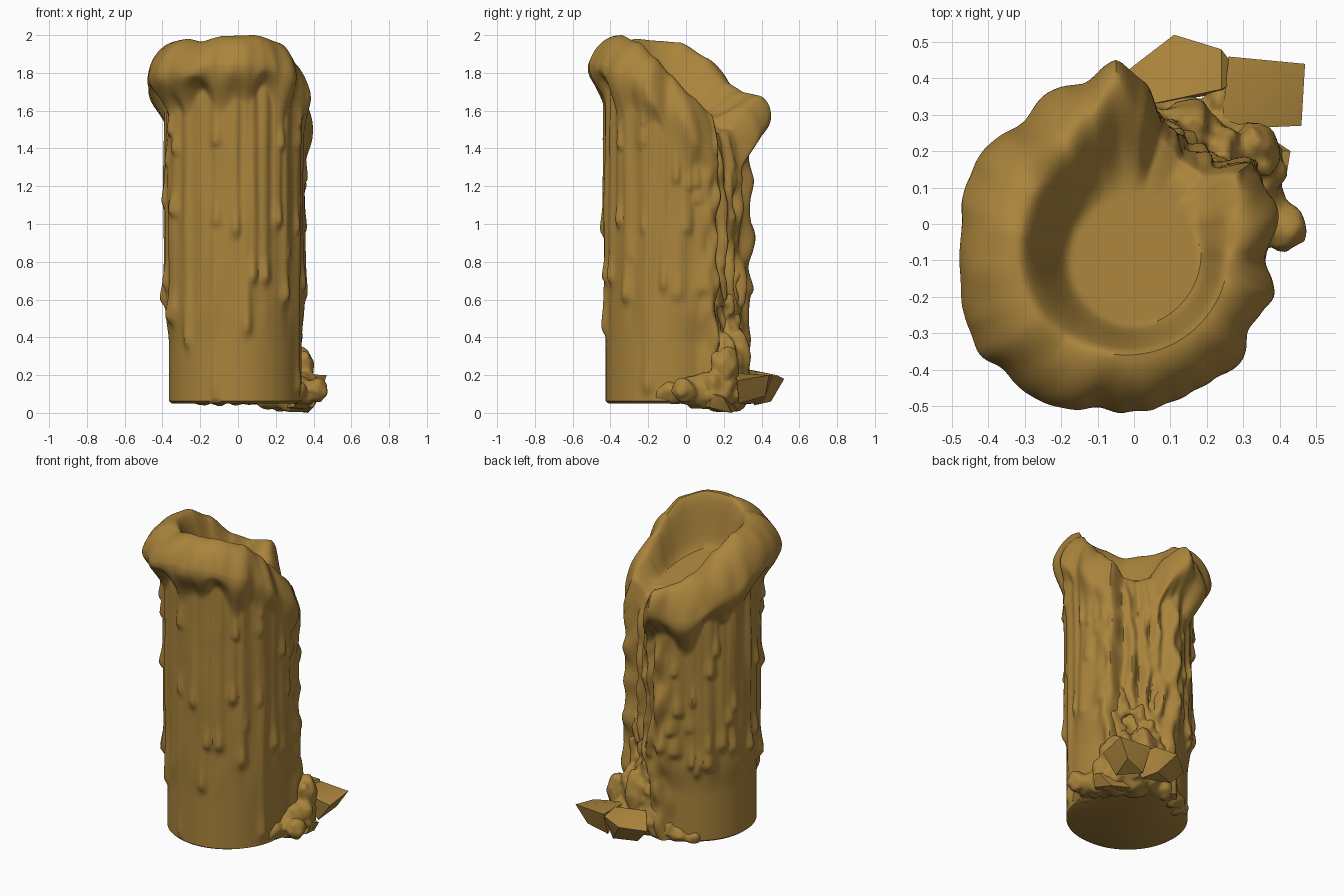
import bpy, bmesh, math, random
from mathutils import Vector, noise

if "Cube" in bpy.data.objects:
    bpy.data.objects.remove(bpy.data.objects["Cube"])

random.seed(4)
CX, CY, ZB, FLOOR = -0.02, -0.08, 0.05, 1.63

wax = bpy.data.materials.new("wax")
wax.diffuse_color = (0.40, 0.23, 0.045, 1)
wax.use_nodes = True
wax.node_tree.nodes["Principled BSDF"].inputs["Base Color"].default_value = wax.diffuse_color

# angle (0 = +x, 90 = back), rim height, crest radius, lip radius, body radius
RIM = [(0, 1.79, .28, .385, .365), (20, 1.68, .31, .43, .38), (36, 1.58, .36, .42, .405),
       (46, 1.50, .29, .34, .345), (60, 1.48, .29, .33, .33), (74, 1.50, .32, .38, .35),
       (84, 1.62, .38, .46, .39), (93, 1.68, .46, .53, .40), (105, 1.70, .38, .49, .37),
       (120, 1.75, .33, .475, .36), (144, 1.88, .31, .48, .36), (170, 1.96, .30, .455, .36),
       (195, 1.97, .30, .465, .36), (217, 1.98, .30, .485, .36), (234, 1.965, .29, .47, .355),
       (257, 1.995, .28, .43, .35), (293, 2.0, .28, .44, .35), (324, 1.96, .28, .41, .355),
       (343, 1.88, .28, .40, .36)]


def smooth(a, b, x):
    t = max(0.0, min(1.0, (x - a) / (b - a)))
    return t * t * (3 - 2 * t)


def rim(deg):
    ring = RIM + [(360,) + RIM[0][1:]]
    for p, q in zip(ring, ring[1:]):
        if p[0] <= deg <= q[0]:
            t = smooth(p[0], q[0], deg) * .5 + .5 * (deg - p[0]) / (q[0] - p[0])
            return [a + (b - a) * t for a, b in zip(p[1:], q[1:])]


# drips: (angle, tip height, width, thickness); the front ones are placed, the rest scattered
drips = [(270 + math.degrees(math.asin((x + .02) / .37)), z, w, a) for x, z, w, a in [
    (-.36, .47, .04, .04), (-.28, .34, .028, .025), (-.13, .07, .018, .012), (-.12, 1.40, .03, .025),
    (-.12, .98, .025, .02), (-.01, .93, .028, .025), (.05, .41, .028, .025), (.08, .68, .03, .03),
    (.15, .68, .03, .03), (.22, .98, .03, .03), (.26, .58, .03, .03), (.23, 1.38, .03, .03)]]
drips += [(random.uniform(100, 220), random.uniform(.4, 1.5), random.uniform(.022, .04),
           random.uniform(.025, .04)) for _ in range(28)]
drips += [(random.uniform(320, 388), random.uniform(.55, 1.5), random.uniform(.02, .035),
           random.uniform(.015, .025)) for _ in range(14)]
drips += [(92, .62, .05, .035), (52, .75, .03, .03), (66, 1.0, .025, .025), (78, .55, .03, .03), (340, .1, .03, .02)]


def drip_height(deg, z):
    best = 0.0
    for ang, tip, w, a in drips:
        d = abs((deg - ang + 180) % 360 - 180) * math.pi / 180 * .37
        if d > w * 2.5:
            continue
        k = z - tip - .04
        v = math.exp(-(k / .035) ** 2) if k < 0 else .45 + .55 * math.exp(-(k / .08) ** 2)
        best = max(best, a * v * math.exp(-(d / w) ** 2))
    return best


def outer_radius(deg, z, top, crest, lip, body):
    s = top - z
    a = math.radians(deg)
    p = Vector((math.cos(a) * 4, math.sin(a) * 4, z * 2.2))
    back = smooth(20, 36, deg) * (1 - smooth(88, 108, deg))
    foot = .345 + .012 * max(0, math.cos(a))
    low = foot + (body - foot) * back
    r = low + (body - low) * smooth(.35, .55, z) + .014 * noise.noise(p) * smooth(.35, .6, z)
    r += drip_height(deg, z) + .05 * back * noise.noise(p * 1.6 + Vector((0, 0, z * 3)))
    wave = .05 * math.sin(7 * a + .6) + .04 * math.sin(13 * a)
    d = .20 - .05 * math.cos(a - math.radians(275)) - .14 * math.exp(-((deg - 92) / 16) ** 2)
    out = max(lip + .03 * noise.noise(p * 1.3), r)
    if s < d:
        e = s / d
        return crest + (out - crest) * (.75 * math.sqrt(1 - (1 - e) ** 2) + .25 * e)
    return r + (out - r) * (1 - smooth(d + .02, d + .2 + wave, s))


def finish(name, bm, angle=50):
    bmesh.ops.recalc_face_normals(bm, faces=bm.faces)
    me = bpy.data.meshes.new(name)
    bm.to_mesh(me)
    bm.free()
    ob = bpy.data.objects.new(name, me)
    bpy.context.collection.objects.link(ob)
    me.materials.append(wax)
    bpy.context.view_layer.objects.active = ob
    bpy.ops.object.select_all(action='DESELECT')
    ob.select_set(True)
    bpy.ops.object.shade_smooth_by_angle(angle=math.radians(angle))
    return ob


# candle body: dripping wall, rolled lip and melted bowl (sloping to the spill) in one skin
SEG, ROWS, INNER = 220, 130, 26
bm = bmesh.new()
cols = []
for i in range(SEG):
    deg = 360 * i / SEG
    ca, sa = math.cos(math.radians(deg)), math.sin(math.radians(deg))
    top, crest, lip, body = rim(deg)
    pts = [(.33, ZB)]
    for j in range(ROWS + 1):
        u = 1 - (1 - j / ROWS) ** 1.5
        z = ZB + .012 + (top - ZB - .012) * u
        pts.append((outer_radius(deg, z, top, crest, lip, body), z))
    floor_r = .175 + .03 * math.cos(math.radians(deg - 320))
    for j in range(1, INNER):
        r = crest * (1 - j / INNER)
        f = FLOOR - .45 * r * math.cos(math.radians(deg - 48))
        pts.append((r, f + (top - f) * smooth(floor_r, crest, r)))
    cols.append([bm.verts.new((CX + r * ca, CY + r * sa, z)) for r, z in pts])
for a, b in zip(cols, cols[1:] + cols[:1]):
    for k in range(len(a) - 1):
        bm.faces.new((a[k], b[k], b[k + 1], a[k + 1]))
bm.faces.new([c[0] for c in cols])
bm.faces.new([c[-1] for c in cols])
finish("candle_body", bm)


def add_blob(b, loc, size, rough):
    for v in bmesh.ops.create_icosphere(b, subdivisions=3, radius=1)["verts"]:
        k = 1 + rough * noise.noise(v.co * 1.7 + Vector(loc) * 20)
        x, y, z = (l + c * k * s for l, c, s in zip(loc, v.co, size))
        v.co = (x, y, max(.005, z))


# spilled wax: puddle round the back right foot and rough lumps climbing the spill channel
pile = bmesh.new()
for loc, size in [((.415, -.01, .12), (.06, .065, .065)), ((.34, .06, .11), (.07, .12, .09)),
                  ((.31, .16, .12), (.11, .11, .12)), ((.22, .22, .12), (.14, .12, .11)),
                  ((.12, .26, .14), (.12, .09, .10)), ((.31, -.08, .11), (.05, .09, .065)),
                  ((.33, .20, .24), (.07, .08, .11)), ((.15, .27, .30), (.08, .07, .14)),
                  ((.23, .20, .30), (.08, .07, .12)), ((.25, .32, .13), (.06, .07, .08)),
                  ((.0, .26, .12), (.09, .06, .08)), ((-.10, .23, .09), (.08, .06, .05)),
                  ((-.18, .18, .08), (.06, .06, .04))]:
    add_blob(pile, loc, size, .35)
for k in range(26):
    t = k / 25
    ang = math.radians(random.uniform(34, 86))
    r = .36 - .03 * t
    s = random.uniform(.045, .07) * (1 - .3 * t)
    add_blob(pile, (CX + r * math.cos(ang), CY + r * math.sin(ang), .16 + .55 * t ** 1.4), (s, s, s * 1.8), .5)
ob = finish("spilled_wax", pile)
remesh = ob.modifiers.new("merge", 'REMESH')
remesh.mode, remesh.voxel_size, remesh.use_smooth_shade = 'VOXEL', .012, True
soften = ob.modifiers.new("soften", 'SMOOTH')
soften.iterations = 4


def chip(name, points):
    b = bmesh.new()
    for p in points:
        b.verts.new(p)
    bmesh.ops.convex_hull(b, input=b.verts)
    finish(name, b, 35)


# broken flat wax chips
chip("wax_chip_right", [(.47, .44, .20), (.46, .27, .17), (.26, .46, .20), (.24, .26, .21),
                        (.40, .42, .09), (.37, .28, .05), (.27, .40, .05)])
chip("wax_chip_back", [(.11, .52, .18), (.24, .48, .20), (.30, .40, .16), (.24, .37, .22), (-.02, .42, .15),
                       (.05, .33, .23), (.20, .45, .06), (.06, .40, .06), (.25, .36, .04)])
chip("wax_chip_low", [(.40, .12, .03), (.37, .24, .0), (.28, .05, .03), (.42, .14, .10), (.43, .20, .08),
                      (.28, .2, .14), (.22, .28, .02)])
